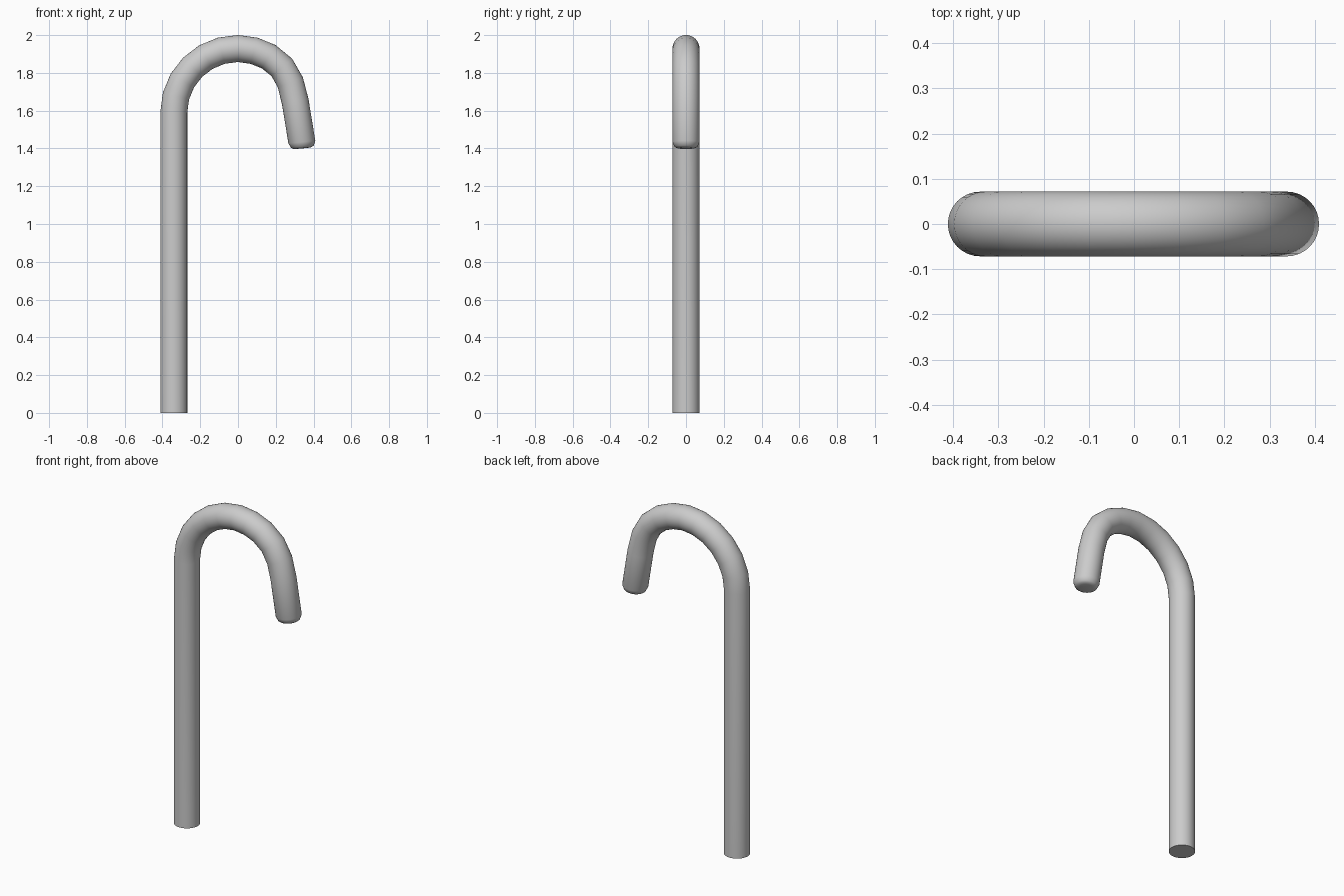
import bpy, bmesh, math
from mathutils import Vector

if "Cube" in bpy.data.objects:
    bpy.data.objects.remove(bpy.data.objects["Cube"])

SIDES, R = 32, 0.0715

# Centre line in the xz plane: straight shaft, round left bend, tighter right bend
path = [(-0.34, 0.0)]
path += [(-0.34 * math.cos(math.radians(a)), 1.59 + 0.339 * math.sin(math.radians(a)))
         for a in range(0, 91, 15)]
path += [(0.085, 1.917), (0.162, 1.886), (0.232, 1.829), (0.277, 1.75),
         (0.303, 1.648), (0.338, 1.434)]


def ring(bm, x, z, tx, tz, radius):
    """Circle of vertices square to the direction (tx, tz)."""
    out = []
    for i in range(SIDES):
        a = 2 * math.pi * i / SIDES
        c, s = radius * math.cos(a), radius * math.sin(a)
        out.append(bm.verts.new((x + c * tz, s, z - c * tx)))
    return out


bm = bmesh.new()
rings = []
pts = [Vector(p) for p in path]
for i, p in enumerate(pts):
    if i <= 1:
        t = Vector((0, 1))
    elif i == len(pts) - 1:
        t = Vector((0.1, -1)).normalized()
    else:
        t = ((p - pts[i - 1]).normalized() + (pts[i + 1] - p).normalized()).normalized()
    rings.append(ring(bm, p.x, p.y, t.x, t.y, R))

# Shallow domed tip on the hook end
for k in (0.3, 0.6, 0.85):
    q = pts[-1] + t * 0.034 * math.sqrt(1 - (1 - k) ** 2)
    rings.append(ring(bm, q.x, q.y, t.x, t.y, R * (1 - k ** 2) ** 0.5 if k > 0.7 else R * (1 - k * 0.5)))

for a, b in zip(rings, rings[1:]):
    for i in range(SIDES):
        j = (i + 1) % SIDES
        bm.faces.new((a[i], a[j], b[j], b[i]))
bm.faces.new(rings[0])
tip = pts[-1] + t * 0.034
tip_v = bm.verts.new((tip.x, 0, tip.y))
for i in range(SIDES):
    bm.faces.new((rings[-1][i], rings[-1][(i + 1) % SIDES], tip_v))
bmesh.ops.recalc_face_normals(bm, faces=bm.faces)

mesh = bpy.data.meshes.new("hooked_cane")
bm.to_mesh(mesh)
bm.free()
cane = bpy.data.objects.new("hooked_cane", mesh)
bpy.context.collection.objects.link(cane)
bpy.context.view_layer.objects.active = cane
cane.select_set(True)
bpy.ops.object.shade_smooth_by_angle(angle=math.radians(40))
